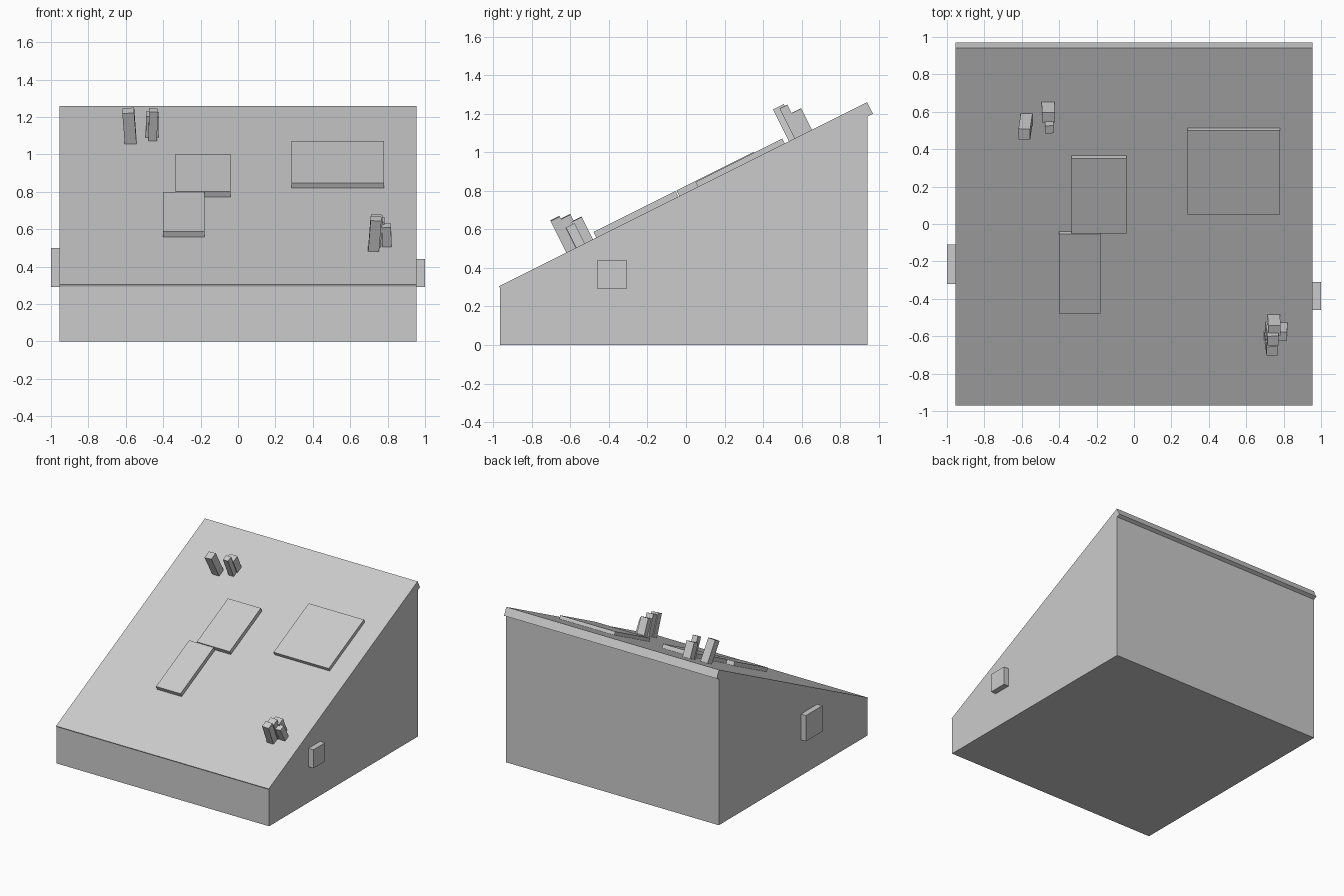
import bpy, math
from mathutils import Matrix, Vector

cube = bpy.data.objects.get("Cube")
if cube:
    bpy.data.objects.remove(cube, do_unlink=True)

grey = bpy.data.materials.new("plain grey")
grey.use_nodes = True
grey.diffuse_color = (0.6, 0.6, 0.6, 1)
grey.node_tree.nodes["Principled BSDF"].inputs["Base Color"].default_value = (0.6, 0.6, 0.6, 1)

SLOPE = math.atan(0.5)


def deck_z(y):
    return 0.79 + 0.5 * y


def add_mesh(name, verts, faces):
    mesh = bpy.data.meshes.new(name)
    mesh.from_pydata(verts, [], faces)
    mesh.materials.append(grey)
    obj = bpy.data.objects.new(name, mesh)
    bpy.context.collection.objects.link(obj)
    return obj


def box(name, low, high, matrix=Matrix()):
    """Box between two corners, placed by a matrix."""
    verts = [matrix @ Vector((x, y, z)) for x in (low[0], high[0])
             for y in (low[1], high[1]) for z in (low[2], high[2])]
    faces = [(0, 1, 3, 2), (4, 6, 7, 5), (0, 4, 5, 1),
             (2, 3, 7, 6), (0, 2, 6, 4), (1, 5, 7, 3)]
    return add_mesh(name, verts, faces)


def on_deck(x, y, lean=0):
    """Frame on the sloping deck, z along its normal, leaning sideways."""
    return (Matrix.Translation((x, y, deck_z(y))) @ Matrix.Rotation(SLOPE, 4, 'X')
            @ Matrix.Rotation(lean, 4, 'Y'))


# Wedge body with the deck's overhanging back edge
profile = [(-0.965, 0), (0.943, 0), (0.943, 1.187), (0.97, 1.20),
           (0.94, 1.26), (-0.97, 0.305), (-0.965, 0.295)]
n = len(profile)
add_mesh("wedge_body", [(x, y, z) for x in (-0.955, 0.955) for y, z in profile],
         [tuple(reversed(range(n))), tuple(range(n, 2 * n))] +
         [(i, (i + 1) % n, (i + 1) % n + n, i + n) for i in range(n)])

# Flat plates lying on the deck: x range, y range of the foot, thickness
for name, x0, x1, y0, y1, t in [
        ("lower_plate", -0.40, -0.18, -0.465, -0.04, 0.033),
        ("middle_plate", -0.335, -0.04, -0.035, 0.365, 0.033),
        ("wide_plate", 0.285, 0.78, 0.062, 0.512, 0.028)]:
    length = (y1 - y0) / math.cos(SLOPE)
    box(name, (x0, 0, -0.01), (x1, length, t), on_deck(0, y0))

# Small posts standing on the deck: foot x, foot y, width, depth, height, lean
for name, x, y, w, d, h, lean in [
        ("back_post_outer", -0.574, 0.562, 0.063, 0.063, 0.183, -0.07),
        ("back_post_rear", -0.46, 0.626, 0.068, 0.06, 0.125, 0.02),
        ("back_post_front", -0.456, 0.583, 0.046, 0.045, 0.174, 0.02),
        ("front_post_front", 0.725, -0.597, 0.058, 0.053, 0.185, 0.07),
        ("front_post_middle", 0.733, -0.549, 0.06, 0.055, 0.169, 0.06),
        ("front_post_rear", 0.747, -0.51, 0.066, 0.06, 0.131, 0.03),
        ("front_post_side", 0.797, -0.548, 0.05, 0.05, 0.116, -0.04)]:
    box(name, (-w / 2, -d / 2, -0.01), (w / 2, d / 2, h), on_deck(x, y, lean))

# Square pads on the side walls
box("right_side_pad", (-1, -0.32, 0.29), (-0.95, -0.11, 0.50))
box("left_side_pad", (0.95, -0.46, 0.29), (1, -0.31, 0.44))
